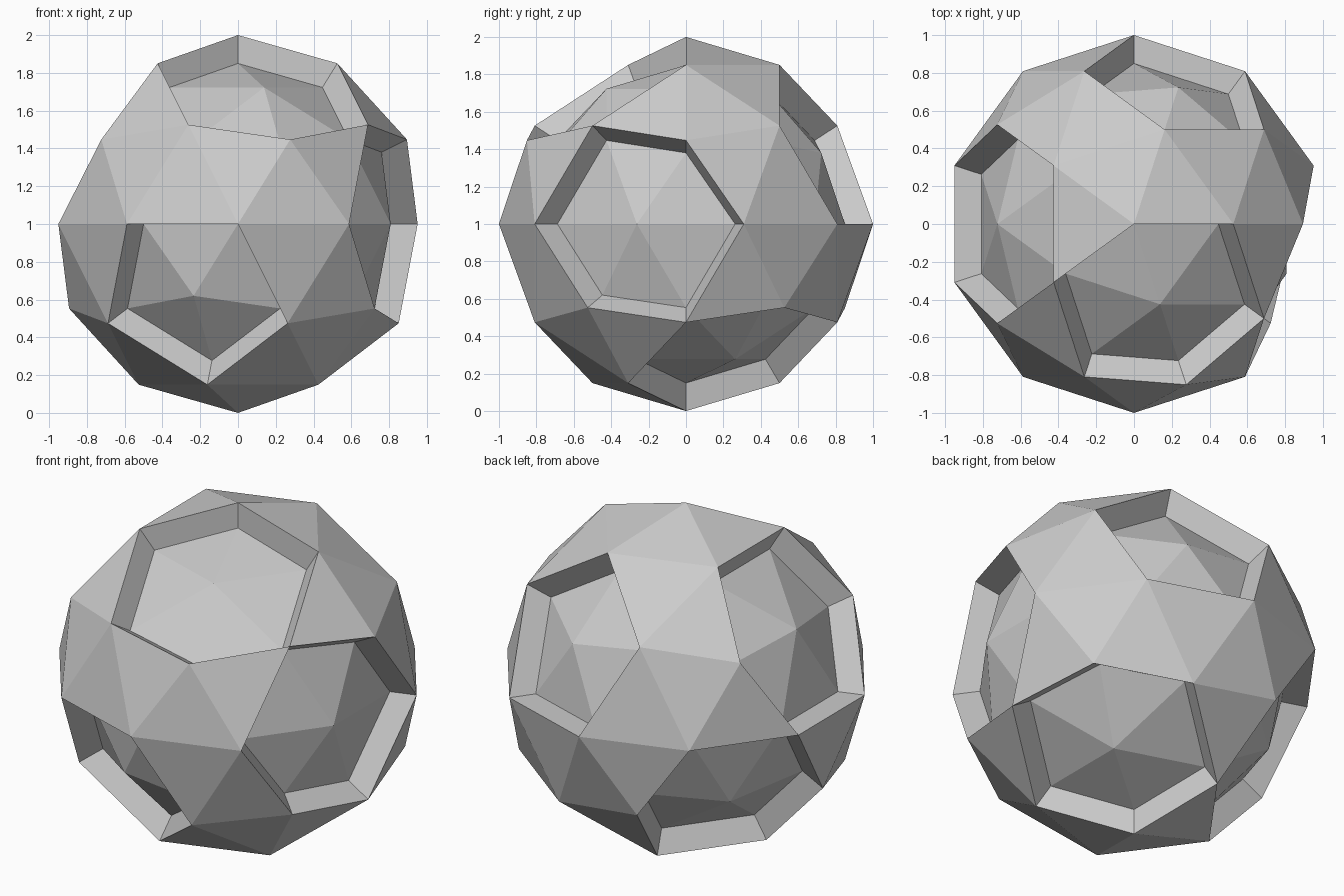
import bpy
import bmesh
from mathutils import Vector

if "Cube" in bpy.data.objects:
    bpy.data.objects.remove(bpy.data.objects["Cube"])

DEPTH = 0.85  # recessed floors lie on a concentric, smaller ball

# Centre points of the sunken five- and six-sided panels
PANELS = [(-0.28, -0.85, -0.45), (0.28, 0.85, 0.45),
          (0.95, -0.31, 0.0), (0.16, -0.5, 0.85), (-0.85, 0.0, 0.53),
          (0.43, 0.31, -0.85), (-0.69, 0.5, -0.53)]


def sink_panel(bm, centre):
    """Push the fan of triangles around a vertex inward, leaving straight walls."""
    fan = list(centre.link_faces)
    triangles = [list(f.verts) for f in fan]
    ring = {v for tri in triangles for v in tri}
    inner = {v: bm.verts.new(v.co * DEPTH) for v in ring}
    bmesh.ops.delete(bm, geom=fan, context='FACES_ONLY')
    for tri in triangles:
        bm.faces.new([inner[v] for v in tri])
        i = tri.index(centre)
        a, b = tri[(i + 1) % 3], tri[(i + 2) % 3]
        bm.faces.new((a, b, inner[b], inner[a]))
    bm.verts.remove(centre)


# Faceted ball
bm = bmesh.new()
bmesh.ops.create_icosphere(bm, subdivisions=2, radius=1.0)
centres = [min(bm.verts, key=lambda v: (v.co - Vector(p)).length) for p in PANELS]

# Sunken panels
for c in centres:
    sink_panel(bm, c)

bmesh.ops.translate(bm, verts=bm.verts[:], vec=(0, 0, 1))
bmesh.ops.recalc_face_normals(bm, faces=bm.faces[:])
mesh = bpy.data.meshes.new("faceted_ball")
bm.to_mesh(mesh)
bm.free()
bpy.context.collection.objects.link(bpy.data.objects.new("faceted_ball", mesh))
